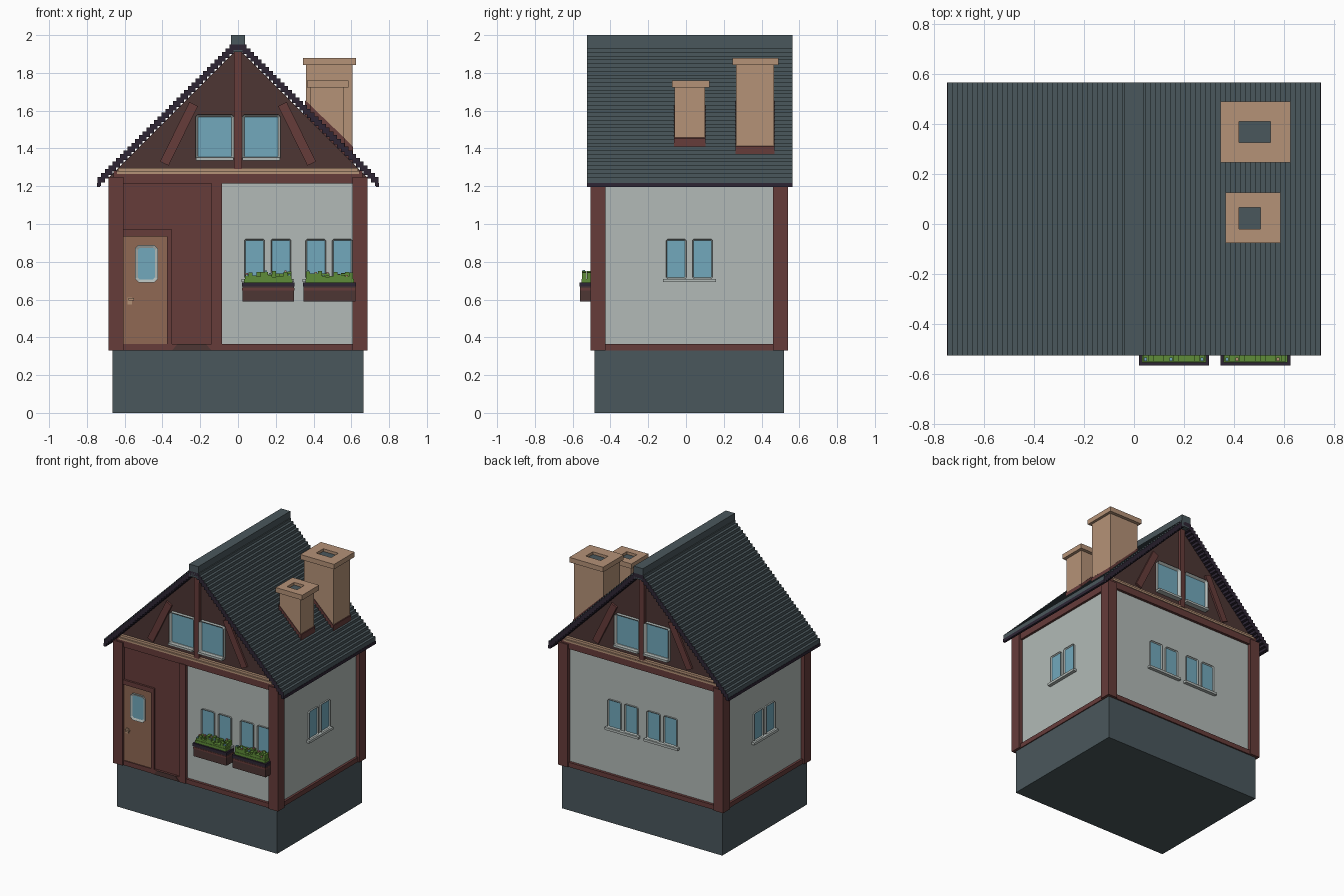
import bpy, bmesh, math, random
from mathutils import Matrix, Vector

if "Cube" in bpy.data.objects:
    bpy.data.objects.remove(bpy.data.objects["Cube"])
random.seed(4)


# Materials
def material(name, code):
    srgb = [int(code[i:i + 2], 16) / 255 for i in (0, 2, 4)]
    rgba = [((c + 0.055) / 1.055) ** 2.4 for c in srgb] + [1]
    m = bpy.data.materials.new(name)
    m.use_nodes = True
    m.diffuse_color = rgba
    m.node_tree.nodes["Principled BSDF"].inputs["Base Color"].default_value = rgba
    return m


SLATE = material("slate", "4a575c")
RED = material("red_timber", "663c3a")
BROWN = material("dark_brown", "4d3634")
PLASTER = material("plaster", "b2bab7")
PURPLE = material("dark_purple", "2d2534")
GLASS = material("glass_blue", "72a9bc")
TAN = material("tan_stone", "b59277")
DOOR = material("door_brown", "906853")
GREEN = material("leaf_green", "5f8c38")
PINK = material("flower_pink", "c08078")


# Building helpers
def finish(name, bm, mats):
    bmesh.ops.recalc_face_normals(bm, faces=bm.faces)
    mesh = bpy.data.meshes.new(name)
    bm.to_mesh(mesh)
    bm.free()
    for m in mats:
        mesh.materials.append(m)
    ob = bpy.data.objects.new(name, mesh)
    bpy.context.collection.objects.link(ob)
    return ob


def prism(name, outline, y0, y1, *mats):
    """Extrude an x-z outline along y."""
    bm = bmesh.new()
    face = bm.faces.new([bm.verts.new((x, y0, z)) for x, z in outline])
    ext = bmesh.ops.extrude_face_region(bm, geom=[face])
    bmesh.ops.translate(bm, vec=(0, y1 - y0, 0),
                        verts=[v for v in ext["geom"] if isinstance(v, bmesh.types.BMVert)])
    return finish(name, bm, mats)


def box(name, x0, x1, y0, y1, z0, z1, mat):
    return prism(name, [(x0, z0), (x1, z0), (x1, z1), (x0, z1)], y0, y1, mat)


def window(name, u, z0, z1, width, dist, angle=0, rim=0.007, depth=0.012, cut=0.008):
    """Framed pane with clipped corners on a wall facing the given angle."""
    a, b = u - width / 2, u + width / 2
    pts = [(a + cut, z0), (b - cut, z0), (b, z0 + cut), (b, z1 - cut),
           (b - cut, z1), (a + cut, z1), (a, z1 - cut), (a, z0 + cut)]
    bm = bmesh.new()
    back = [bm.verts.new((x, -dist + 0.01, z)) for x, z in pts]
    front = [bm.verts.new((x, -dist - depth, z)) for x, z in pts]
    for i in range(len(pts)):
        j = (i + 1) % len(pts)
        bm.faces.new((back[i], back[j], front[j], front[i]))
    pane = bm.faces.new(front)
    bm.faces.new(back[::-1])
    bmesh.ops.recalc_face_normals(bm, faces=bm.faces)
    bmesh.ops.inset_region(bm, faces=[pane], thickness=rim, use_even_offset=True)
    pane.material_index = 1
    bmesh.ops.translate(bm, verts=pane.verts, vec=(0, depth * 0.7, 0))
    ob = finish(name, bm, [PLASTER, GLASS])
    ob.rotation_euler.z = angle
    return ob


def window_pair(name, u, dist, angle):
    for i, s in enumerate((-1, 1)):
        window(f"{name}_window_{i}", u + s * 0.07, 0.71, 0.92, 0.108, dist, angle)
    sill = box(f"{name}_sill", u - 0.14, u + 0.14, -dist - 0.025, -dist + 0.01, 0.692, 0.71, PLASTER)
    sill.rotation_euler.z = angle


# Foundation, plaster walls and attic
box("foundation", -0.665, 0.665, -0.485, 0.52, 0, 0.335, SLATE)
box("plaster_walls", -0.655, 0.655, -0.475, 0.51, 0.332, 1.25, PLASTER)
prism("attic", [(-0.68, 1.25), (0.68, 1.25), (0, 1.93)], -0.47, 0.505, BROWN)

# Timber frame: corner posts, bottom sills and top beams
for sx in (-1, 1):
    xa, xb = sorted((sx * 0.605, sx * 0.685))
    for tag, y0, y1 in (("front", -0.505, -0.425), ("back", 0.46, 0.54)):
        box(f"{tag}_corner_post", xa, xb, y0, y1, 0.33, 1.25, RED)
    xa, xb = sorted((sx * 0.6, sx * 0.672))
    box("side_bottom_sill", xa, xb, -0.43, 0.47, 0.33, 0.365, RED)
    box("side_top_beam", xa, xb, -0.43, 0.47, 1.2, 1.25, RED)
for tag, y0, y1 in (("front", -0.495, -0.42), ("back", 0.45, 0.53)):
    box(f"{tag}_bottom_sill", -0.61, 0.61, y0, y1, 0.33, 0.365, RED)
    box(f"{tag}_top_beam", -0.66, 0.66, y0, y1, 1.215, 1.28, RED)

# Gable trim: light ledge, king post, slanted braces and windows
for tag, side, wall, angle in (("front", -1, 0.47, 0), ("back", 1, 0.505, math.pi)):
    def span(out):
        return sorted((side * (wall - 0.02), side * (wall + out)))
    box(f"{tag}_ledge", -0.64, 0.64, *span(0.03), 1.265, 1.28, TAN)
    box(f"{tag}_upper_ledge", -0.635, 0.635, *span(0.02), 1.28, 1.297, TAN)
    box(f"{tag}_king_post", -0.021, 0.021, *span(0.022), 1.29, 1.925, RED)
    for s in (-1, 1):
        foot, head = Vector((s * 0.39, 1.32)), Vector((s * 0.235, 1.635))
        n = (head - foot).orthogonal().normalized() * 0.025
        prism(f"{tag}_brace", [foot - n, foot + n, head + n, head - n], *span(0.014), RED)
        window(f"{tag}_gable_window", s * 0.123, 1.34, 1.58, 0.205, wall, angle,
               rim=0.014, depth=0.025, cut=0.012)
        box(f"{tag}_gable_sill", s * 0.123 - 0.1, s * 0.123 + 0.1, *span(0.04), 1.336, 1.352, PLASTER)

# Stepped roof with dark edges and underside
step, rows = 0.02, 36
half = [(0.745, 1.20)]
under = []
for i in range(rows):
    x, z = 0.745 - i * step, 1.25 + i * step
    half += [(x, z), (x - step, z)]
    under += [(x - step, z - 0.05), (x - step, z - 0.05 + step)]
flip = lambda pts: [(-x, z) for x, z in reversed(pts)]
roof = prism("stepped_roof", half + flip(half) + flip(under)[::-1] + under[::-1],
             -0.525, 0.565, SLATE, PURPLE)
for p in roof.data.polygons:
    outward = p.normal.x * p.center.x > 0 and abs(p.normal.x) > 0.5
    p.material_index = 0 if p.normal.z > 0.5 or outward else 1
box("ridge_cap", -0.038, 0.038, -0.525, 0.565, 1.91, 2.0, SLATE)
for s in (-1, 1):
    xa, xb = sorted((s * 0.73, s * 0.747))
    box("eave_board", xa, xb, -0.525, 0.565, 1.195, 1.218, PURPLE)


# Chimneys with open caps and flashing at the roof
def chimney(name, body, cap, hole, top):
    x0, x1, y0, y1 = body
    low = 1.99 - x1
    box(f"{name}_shaft", x0, x1, y0, y1, low - 0.1, top - 0.03, TAN)
    e = 0.004
    prism(f"{name}_flashing", [(x0 - e, low - 0.1), (x1 + e, low - 0.1), (x1 + e, low + 0.025),
                               (x0 - e, low + 0.025 + x1 - x0)], y0 - e, y1 + e, RED)
    a, b, c, d = cap
    p, q, r, s = hole
    for part in ((a, p, c, d), (q, b, c, d), (p, q, c, r), (p, q, s, d)):
        box(f"{name}_cap", *part, top - 0.037, top, TAN)
    box(f"{name}_flue", p, q, r, s, top - 0.036, top - 0.02, SLATE)


chimney("large_chimney", (0.36, 0.605, 0.265, 0.465), (0.345, 0.625, 0.245, 0.49),
        (0.42, 0.545, 0.325, 0.41), 1.88)
chimney("small_chimney", (0.385, 0.562, -0.06, 0.1), (0.365, 0.585, -0.075, 0.125),
        (0.42, 0.505, -0.02, 0.065), 1.76)

# Windows on all four walls
for i, x in enumerate((0.1575, 0.4825)):
    window_pair(f"front_{i}", x, 0.475, 0)
for i, x in enumerate((-0.1625, 0.1625)):
    window_pair(f"back_{i}", x, 0.51, math.pi)
window_pair("left_side", 0.0175, 0.655, math.pi / 2)
window_pair("right_side", -0.0175, 0.655, -math.pi / 2)

# Entrance: timber panel, door frame, door, pane, handle and low step
box("entrance_panel", -0.62, -0.13, -0.482, -0.42, 0.331, 1.22, RED)
box("entrance_column", -0.14, -0.085, -0.5, -0.42, 0.33, 1.22, RED)
box("door_frame_side", -0.375, -0.35, -0.497, -0.42, 0.33, 0.97, RED)
box("door_frame_top", -0.61, -0.375, -0.497, -0.42, 0.935, 0.97, RED)
box("door", -0.61, -0.375, -0.488, -0.43, 0.332, 0.935, DOOR)
window("door_window", -0.485, 0.69, 0.89, 0.122, 0.488, rim=0.016, depth=0.01, cut=0.02)
box("handle_plate", -0.585, -0.562, -0.495, -0.485, 0.575, 0.612, TAN)
box("handle_lever", -0.58, -0.55, -0.512, -0.494, 0.595, 0.608, TAN)
prism("entrance_step", [(-0.35, 0.33), (-0.14, 0.33), (-0.17, 0.365), (-0.32, 0.365)],
      -0.5, -0.47, BROWN)

# Flower boxes with leaves and blossoms
for x0 in (0.02, 0.345):
    x1 = x0 + 0.28
    box("planter_body", x0 + 0.003, x1 - 0.003, -0.56, -0.47, 0.59, 0.67, BROWN)
    box("planter_band", x0 + 0.002, x1 - 0.002, -0.562, -0.47, 0.647, 0.66, RED)
    box("planter_rim", x0, x1, -0.565, -0.47, 0.668, 0.69, PURPLE)
    box("planter_leaves", x0 + 0.012, x1 - 0.012, -0.553, -0.48, 0.68, 0.71, GREEN)
    for i in range(12):
        for y in (-0.55, -0.525, -0.5):
            x = x0 + 0.016 + i * 0.0205
            z = random.uniform(0.718, 0.75)
            box("leaf_clump", x, x + 0.021, y, y + 0.024, 0.69, z, GREEN)
            if random.random() < 0.25:
                mat = random.choice((PINK, GLASS, TAN))
                box("blossom", x + 0.004, x + 0.016, y + 0.002, y + 0.016, z - 0.004, z + 0.008, mat)
